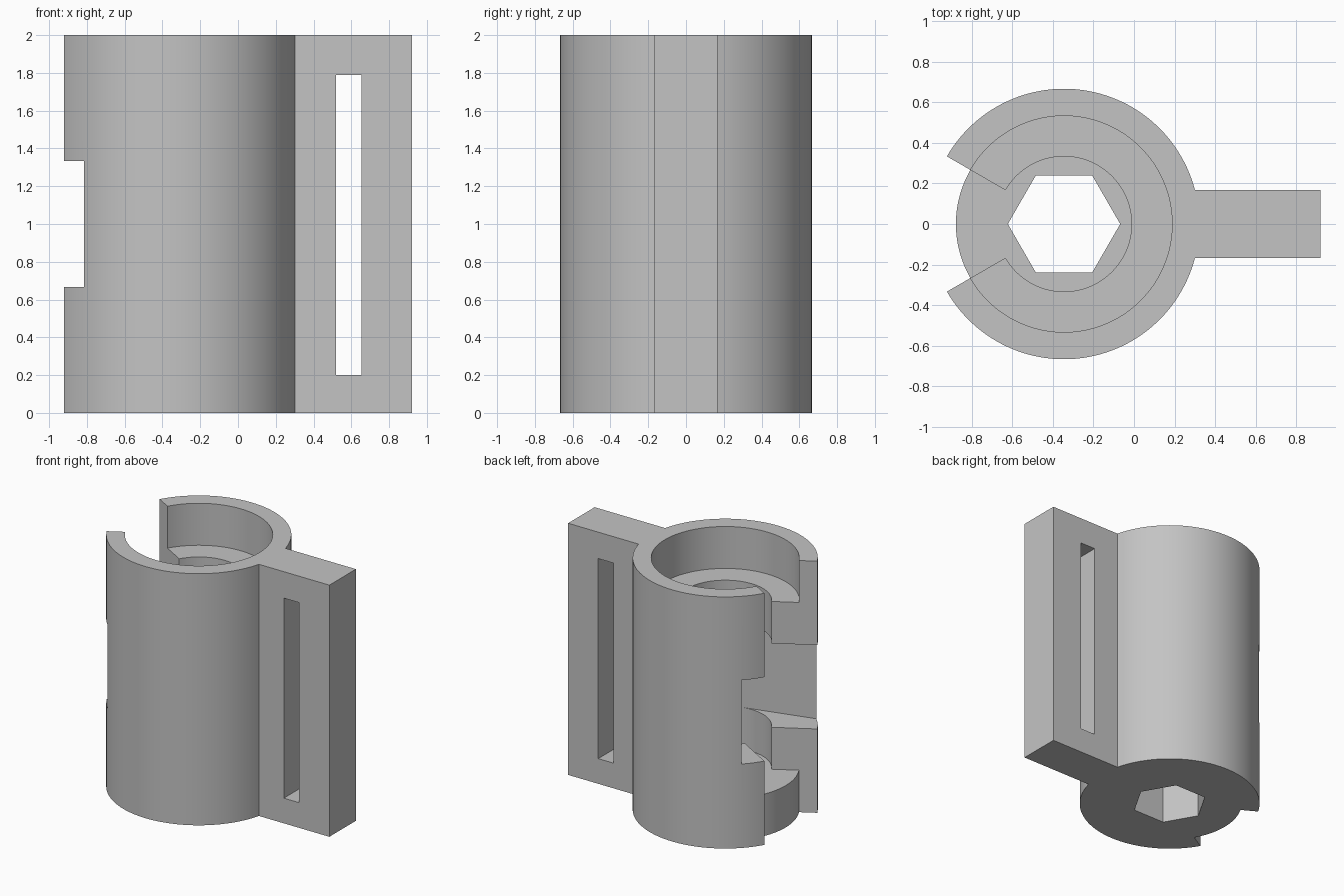
import bpy, bmesh
from math import radians, sin, cos, asin, degrees

if "Cube" in bpy.data.objects:
    bpy.data.objects.remove(bpy.data.objects["Cube"], do_unlink=True)

CX = -0.345            # axis of the tube
R = 2 / 3              # outer radius
BORE = 0.533           # radius of the top recess and the base disc
HUB = R / 2            # radius of the inner channel
HEX = 0.277            # corner radius of the hexagonal hole
END = 0.92             # outer end of the flange

gray = bpy.data.materials.new("plain_gray")
gray.use_nodes = True
gray.diffuse_color = (0.55, 0.55, 0.55, 1)
gray.node_tree.nodes["Principled BSDF"].inputs["Base Color"].default_value = (0.55, 0.55, 0.55, 1)


def polar(r, deg):
    return CX + r * cos(radians(deg)), r * sin(radians(deg))


def arc(r, start, end, n):
    return [polar(r, start + (end - start) * i / n) for i in range(n + 1)]


def circle(r, n):
    return arc(r, 0, 360, n)[:-1]


def prism(name, outline, z0, z1):
    """Extrude a flat outline from z0 to z1."""
    bm = bmesh.new()
    face = bm.faces.new([bm.verts.new((x, y, z0)) for x, y in outline])
    top = bmesh.ops.extrude_face_region(bm, geom=[face])["geom"]
    bmesh.ops.translate(bm, vec=(0, 0, z1 - z0),
                        verts=[v for v in top if isinstance(v, bmesh.types.BMVert)])
    bmesh.ops.recalc_face_normals(bm, faces=bm.faces)
    mesh = bpy.data.meshes.new(name)
    bm.to_mesh(mesh)
    bm.free()
    mesh.materials.append(gray)
    obj = bpy.data.objects.new(name, mesh)
    bpy.context.collection.objects.link(obj)
    return obj


# Tube and flange as one keyhole outline
join = degrees(asin(0.25))
half = R / 4
body = prism("clamp_body", arc(R, join, 360 - join, 132) + [(END, -half), (END, half)], 0, 2)

# Middle slot flares outward along tangents to the inner channel
tx, ty = polar(HUB, 75)
fx, fy = tx - 1.5 * cos(radians(15)), ty + 1.5 * sin(radians(15))

cutters = [
    prism("top_recess", circle(BORE, 144), 5 / 3, 2.2),
    prism("inner_channel", circle(HUB, 72), 1 / 3, 1.8),
    prism("hex_hole", circle(HEX, 6), -0.2, 0.5),
    prism("upper_gap", [(CX, 0), polar(1.2, 150), polar(1.2, 210)], 1 / 3, 2.2),
    prism("lower_gap", arc(BORE, 210, 150, 24) + [polar(1.2, 150), polar(1.2, 210)], -0.2, 0.5),
    prism("middle_slot", [(tx, ty), (fx, fy), (fx, -fy), (tx, -ty)], R, 2 * R),
    prism("flange_slot", [(0.52, -1), (0.655, -1), (0.655, 1), (0.52, 1)], 0.2, 1.79),
]

# Cut everything out of the body
bpy.ops.object.select_all(action='DESELECT')
bpy.context.view_layer.objects.active = body
body.select_set(True)
for cutter in cutters:
    cutter.hide_render = True
    mod = body.modifiers.new(cutter.name, 'BOOLEAN')
    mod.operation = 'DIFFERENCE'
    mod.solver = 'EXACT'
    mod.object = cutter
    bpy.ops.object.modifier_apply(modifier=mod.name)
for cutter in cutters:
    bpy.data.objects.remove(cutter, do_unlink=True)

bpy.ops.object.shade_smooth_by_angle(angle=radians(25))
